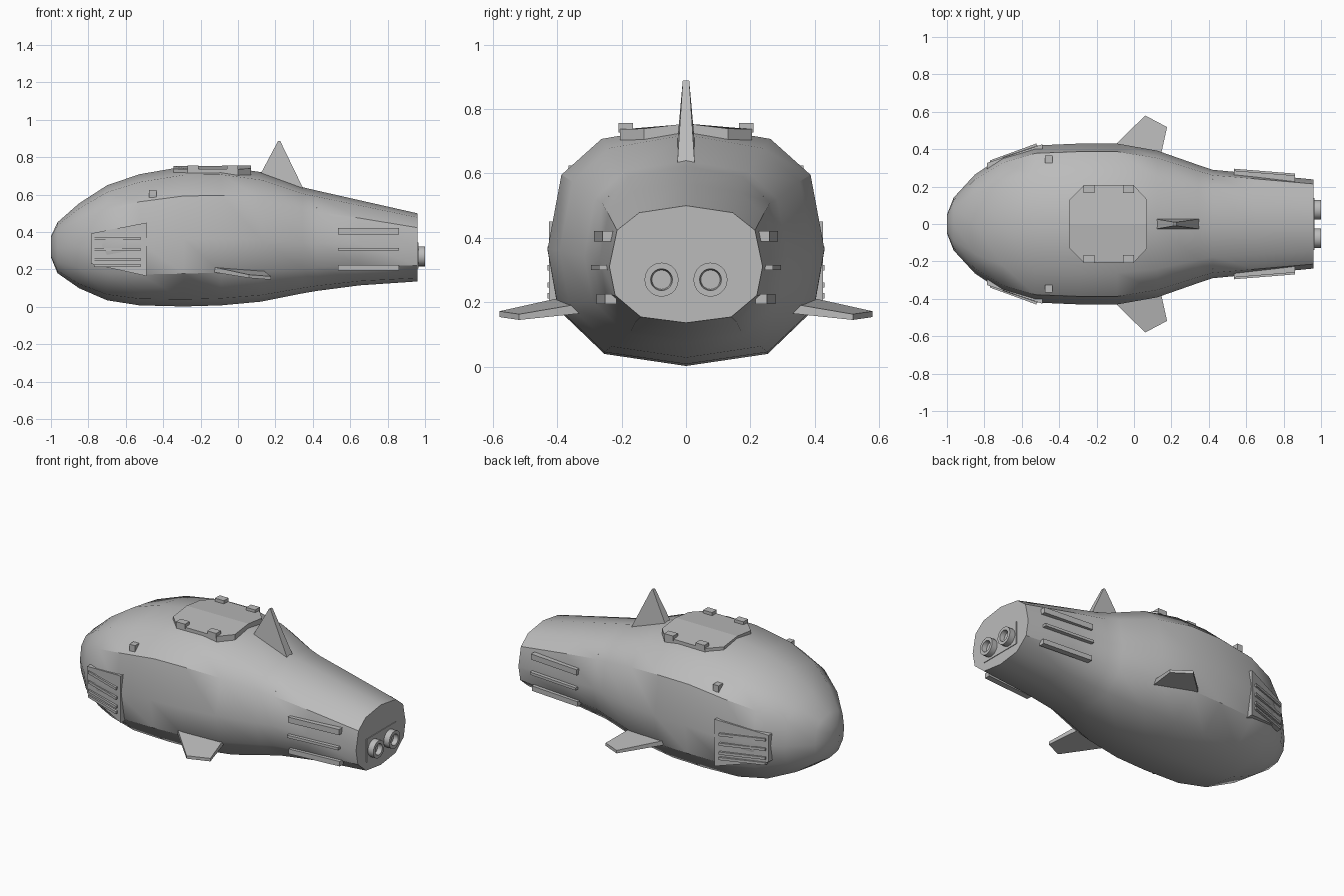
import bpy, bmesh, math
from mathutils import Vector

cube = bpy.data.objects.get("Cube")
if cube:
    bpy.data.objects.remove(cube, do_unlink=True)

GREY = (0.5, 0.5, 0.5, 1)
hull_grey = bpy.data.materials.new("hull grey")
hull_grey.use_nodes = True
hull_grey.diffuse_color = GREY
hull_grey.node_tree.nodes["Principled BSDF"].inputs["Base Color"].default_value = GREY


def finish(name, bm, smooth=None):
    bmesh.ops.recalc_face_normals(bm, faces=bm.faces)
    mesh = bpy.data.meshes.new(name)
    bm.to_mesh(mesh)
    bm.free()
    mesh.materials.append(hull_grey)
    ob = bpy.data.objects.new(name, mesh)
    bpy.context.collection.objects.link(ob)
    if smooth:
        bpy.ops.object.select_all(action="DESELECT")
        ob.select_set(True)
        bpy.context.view_layer.objects.active = ob
        bpy.ops.object.shade_smooth_by_angle(angle=math.radians(smooth))
    return ob


def loft(name, rings, smooth=None):
    """Skin a list of equal-length point rings and cap both ends."""
    bm = bmesh.new()
    rows = [[bm.verts.new(p) for p in ring] for ring in rings]
    n = len(rows[0])
    for a, b in zip(rows, rows[1:]):
        for i in range(n):
            j = (i + 1) % n
            bm.faces.new((a[i], a[j], b[j], b[i]))
    bm.faces.new(rows[0])
    bm.faces.new(rows[-1])
    return finish(name, bm, smooth)


def bar(name, start, end, depth, height):
    """Rectangular bar along x between two points, depth in y, height in z."""
    corners = [(-1, -1), (1, -1), (1, 1), (-1, 1)]
    return loft(name, [[(p[0], p[1] + a * depth / 2, p[2] + b * height / 2)
                        for a, b in corners] for p in (start, end)])


# Hull: one cross-section scaled along the stations (x, half width, bottom, top)
half = [(0, 0), (.59, .05), (.925, .235), (1, .48), (.9, .79), (.61, .94), (0, 1)]
section = half + [(-y, z) for y, z in half[-2:0:-1]]
stations = [
    (-1, .05, .265, .377), (-.965, .14, .18, .452), (-.85, .265, .10, .553),
    (-.70, .365, .035, .65), (-.527, .42, .008, .709), (-.29, .43, .002, .75),
    (-.09, .43, .008, .752), (.125, .392, .028, .72), (.345, .315, .072, .64),
    (.42, .29, .085, .622), (.65, .268, .115, .57), (.96, .238, .136, .5)]
loft("hull", [[(x, y * w, lo + z * (hi - lo)) for y, z in section]
              for x, w, lo, hi in stations], 36)


# Roof hatch: chamfered plate, gently ridged along its middle
def hatch_ring(offset):
    outline = [(-.345, 0), (-.345, .13), (-.27, .205), (0, .205), (.07, .13), (.07, 0)]
    outline += [(x, -y) for x, y in outline[-2:0:-1]]
    return [(x, y, .765 - .12 * abs(y) - .1 * max(0, abs(x + .13) - .1) + offset)
            for x, y in outline]


bm = bmesh.new()
lower, upper = ([bm.verts.new(p) for p in hatch_ring(o)] for o in (-.05, 0))
for i in range(len(upper)):
    j = (i + 1) % len(upper)
    bm.faces.new((lower[i], lower[j], upper[j], upper[i]))
for ring in (lower, upper):
    bm.faces.new(ring[:6])
    bm.faces.new(ring[5:] + ring[:1])
finish("hatch", bm)

# Dorsal fin: wide at both ends of the root, narrow at the tip
loft("dorsal_fin", [
    [(.115, -.027, .70), (.115, .027, .70), (.35, .027, .63), (.35, -.027, .63)],
    [(.215, -.01, .888), (.215, .01, .888), (.225, .01, .888), (.225, -.01, .888)]])

# Engine plate and hollow nozzles
bar("engine_plate", (.94, 0, .275), (.964, 0, .275), .28, .14)


def circle(x, y, r):
    steps = 20
    return [(x, y + r * math.cos(2 * math.pi * i / steps),
             .27 + r * math.sin(2 * math.pi * i / steps)) for i in range(steps)]


for side, label in ((1, "left"), (-1, "right")):
    # Nozzle
    loft(label + "_nozzle", [circle(x, side * .076, r) for x, r in
         ((.95, .053), (1, .053), (1, .034), (.972, .03))], 40)

    # Side fin
    root_front, tip_front = Vector((-.135, side * .39, .2)), Vector((.06, side * .58, .163))
    tip_rear, root_rear = Vector((.177, side * .518, .154)), Vector((.135, side * .33, .18))
    outline = (root_front, tip_front, tip_rear, root_rear)
    thick = (.014, .009, .009, .015)
    loft(label + "_side_fin", [[p + Vector((0, 0, s * t)) for p, t in zip(outline, thick)]
                               for s in (-1, 1)])

    # Forward vent panel, flaring towards the rear
    loft(label + "_vent_panel", [
        [(x, side * (y - .07), lo), (x, side * y, lo), (x, side * y, hi), (x, side * (y - .07), hi)]
        for x, y, lo, hi in ((-.785, .327, .23, .393), (-.49, .426, .165, .45))])
    for i, z in enumerate((.365, .307, .253, .22)):
        bar(f"{label}_vent_bar_{i + 1}", (-.77, side * .325, z), (-.52, side * .416, z), .03, .016)

    # Rear cooling strips
    for i, (z, h, y) in enumerate(((.405, .034, .258), (.308, .016, .268), (.21, .03, .25))):
        bar(f"{label}_rear_strip_{i + 1}", (.535, side * (y + .01), z),
            (.86, side * (y - .016), z), .035, h)

    # Thruster block and small sensor
    bar(label + "_thruster_block", (-.475, side * .345, .605), (-.437, side * .345, .605), .04, .04)
    bar(label + "_sensor", (.4, side * .23, .523), (.422, side * .23, .523), .02, .014)

    # Hatch clips
    for place, x in (("front", -.24), ("rear", -.03)):
        bar(f"{label}_{place}_hatch_clip", (x - .03, side * .187, .742),
            (x + .03, side * .187, .742), .045, .03)
